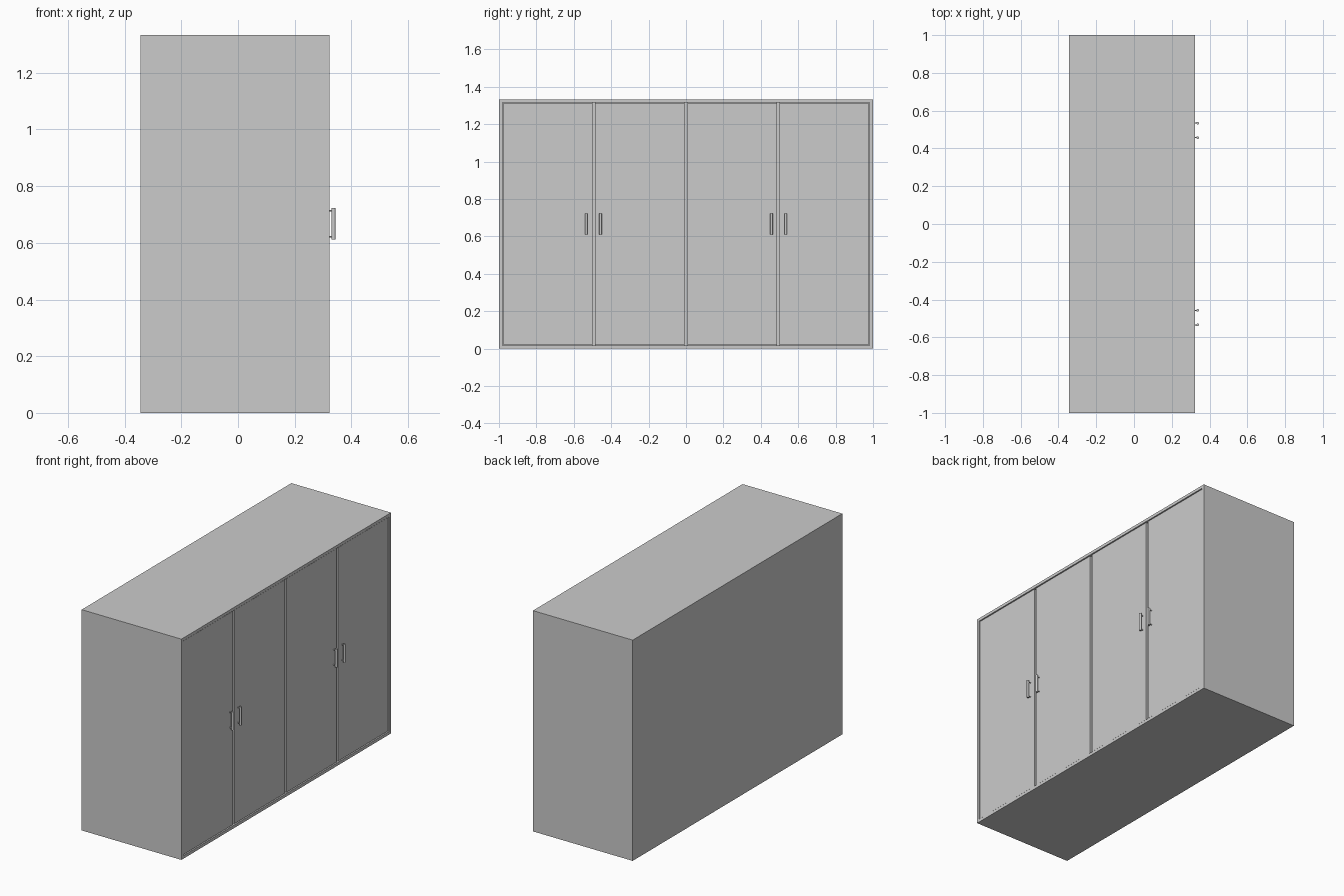
import bpy
from math import radians

if "Cube" in bpy.data.objects:
    bpy.data.objects.remove(bpy.data.objects["Cube"])

W, H = 2.0, 1.333             # overall width (y) and height (z)
BACK, FRONT = -0.344, 0.322   # depth range (x)
T = 0.018                     # panel thickness
DOOR_FACE = FRONT - 0.004     # doors sit slightly inside the frame
DOOR_T = 0.02


def box(name, lo, hi):
    bpy.ops.mesh.primitive_cube_add(
        size=1, location=[(a + b) / 2 for a, b in zip(lo, hi)])
    ob = bpy.context.object
    ob.name = name
    ob.scale = [b - a for a, b in zip(lo, hi)]
    bpy.ops.object.transform_apply(location=False, rotation=False, scale=True)
    return ob


def rod(name, radius, length, loc, rot=(0, 0, 0)):
    bpy.ops.mesh.primitive_cylinder_add(
        vertices=16, radius=radius, depth=length, location=loc, rotation=rot)
    ob = bpy.context.object
    ob.name = name
    bpy.ops.object.shade_smooth_by_angle(angle=radians(40))
    return ob


# Carcass panels
h = W / 2
box("bottom_panel", (BACK, -h, 0), (FRONT, h, T))
box("top_panel", (BACK, -h, H - T), (FRONT, h, H))
box("side_panel_near", (BACK, -h, T), (FRONT, -h + T, H - T))
box("side_panel_far", (BACK, h - T, T), (FRONT, h, H - T))
box("back_panel", (BACK, -h + T, T), (BACK + T, h - T, H - T))

# Internal dividers behind the door gaps
for i, y in enumerate((-0.493, 0, 0.493)):
    box(f"divider_{i + 1}", (BACK + T, y - 0.009, T),
        (DOOR_FACE - DOOR_T, y + 0.009, H - T))

# Four doors with narrow gaps
DOOR_W, PITCH = 0.478, 0.493
for i in range(4):
    y = (i - 1.5) * PITCH
    box(f"door_{i + 1}", (DOOR_FACE - DOOR_T, y - DOOR_W / 2, T + 0.004),
        (DOOR_FACE, y + DOOR_W / 2, H - T - 0.004))

# Bar handles, one pair at each double door
BAR_X, BAR_Z, R = 0.337, 0.667, 0.007
for i, y in enumerate((-0.534, -0.457, 0.457, 0.534)):
    rod(f"handle_bar_{i + 1}", R, 0.111, (BAR_X, y, BAR_Z))
    for side, dz in (("lower", -0.046), ("upper", 0.046)):
        rod(f"handle_post_{side}_{i + 1}", 0.003, BAR_X - DOOR_FACE + 0.002,
            ((BAR_X + DOOR_FACE - 0.002) / 2, y, BAR_Z + dz),
            (0, radians(90), 0))
